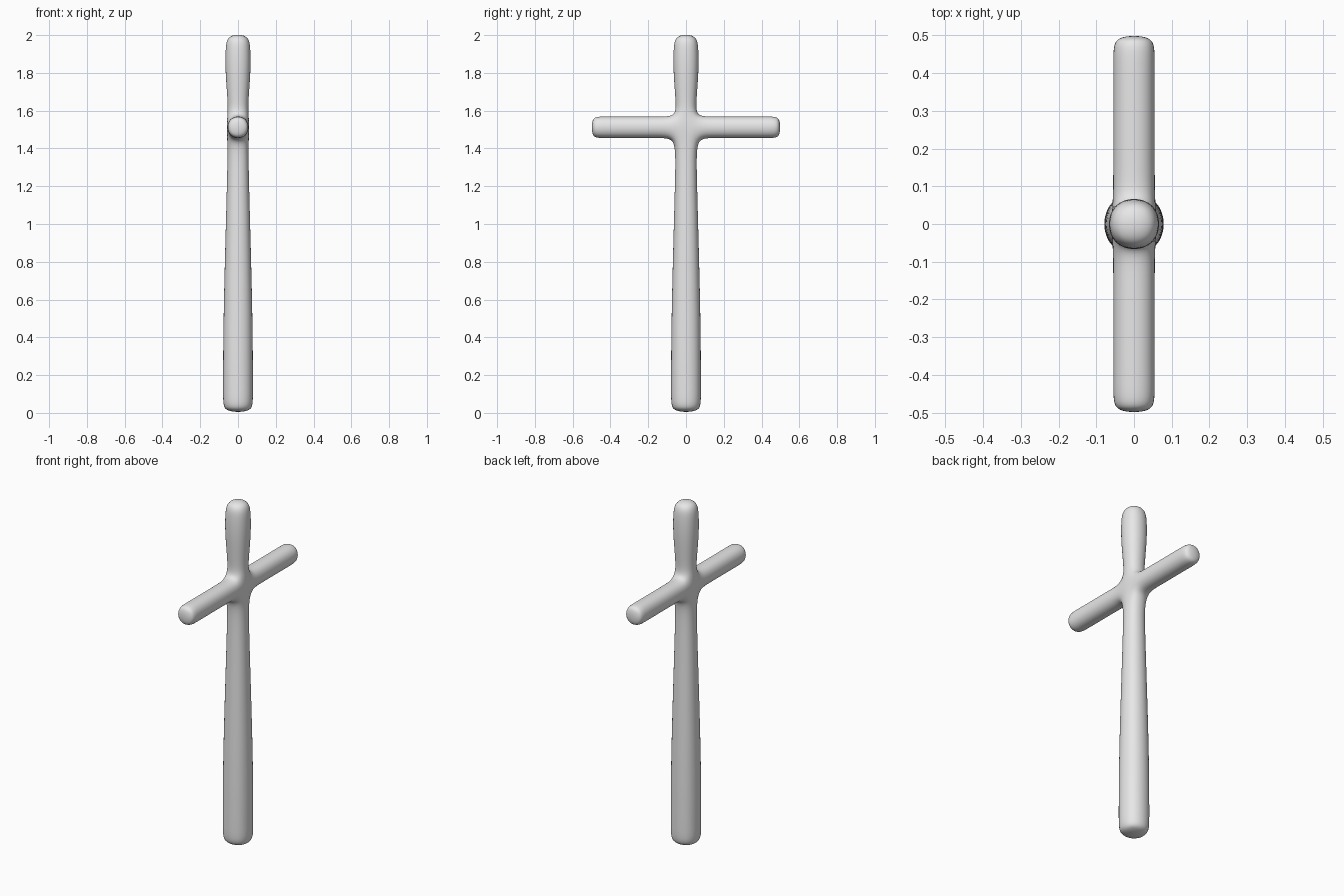
import bpy
import bmesh
from mathutils import Vector

old = bpy.data.objects.get("Cube")
if old:
    bpy.data.objects.remove(old, do_unlink=True)

GREY = (0.8, 0.8, 0.8, 1.0)
mat = bpy.data.materials.new("plain grey")
mat.use_nodes = True
mat.diffuse_color = GREY
mat.node_tree.nodes["Principled BSDF"].inputs["Base Color"].default_value = GREY

# Square cage rings of the upright: (height, half width)
HUB_LOW, HUB_HIGH = 1.45, 1.574
RINGS = [(0.0, 0.086), (0.07, 0.086), (0.5, 0.086), (1.3, 0.06),
         (HUB_LOW, 0.06), (HUB_HIGH, 0.06), (1.64, 0.058),
         (1.8, 0.073), (1.93, 0.073), (2.008, 0.06)]
# Distances along each arm where the cage has a ring
ARM_STEPS = [0.13, 0.45, 0.503]


def extrude(bm, face, centre, half=None):
    """Extrude one face to a new centre, optionally resizing it as a square in x and y."""
    new = bmesh.ops.extrude_discrete_faces(bm, faces=[face])["faces"][0]
    shift = Vector(centre) - new.calc_center_median()
    for v in new.verts:
        v.co += shift
        if half:
            v.co.x = half if v.co.x > 0 else -half
            v.co.y = half if v.co.y > 0 else -half
    return new


bm = bmesh.new()

# Upright: grip, shaft, hub and head, closed at the bottom afterwards
z0, h0 = RINGS[0]
base = [bm.verts.new((x * h0, y * h0, z0))
        for x, y in ((-1, -1), (1, -1), (1, 1), (-1, 1))]
top = bm.faces.new(base)
for z, half in RINGS[1:]:
    top = extrude(bm, top, (0, 0, z), half)
bm.faces.new(base[::-1])

# Arms, front and back, grown from the hub faces
hub_z = (HUB_LOW + HUB_HIGH) / 2
for side in (-1, 1):
    hub_face = Vector((0, side * 0.06, hub_z))
    arm = min(bm.faces, key=lambda f: (f.calc_center_median() - hub_face).length)
    for y in ARM_STEPS:
        arm = extrude(bm, arm, (0, side * y, hub_z))

bmesh.ops.recalc_face_normals(bm, faces=bm.faces)
mesh = bpy.data.meshes.new("cross_body")
bm.to_mesh(mesh)
bm.free()
mesh.materials.append(mat)
for p in mesh.polygons:
    p.use_smooth = True

body = bpy.data.objects.new("cross_body", mesh)
bpy.context.collection.objects.link(body)

# Round the cage into one continuous soft form
sub = body.modifiers.new("soften", "SUBSURF")
sub.levels = 3
sub.render_levels = 3
